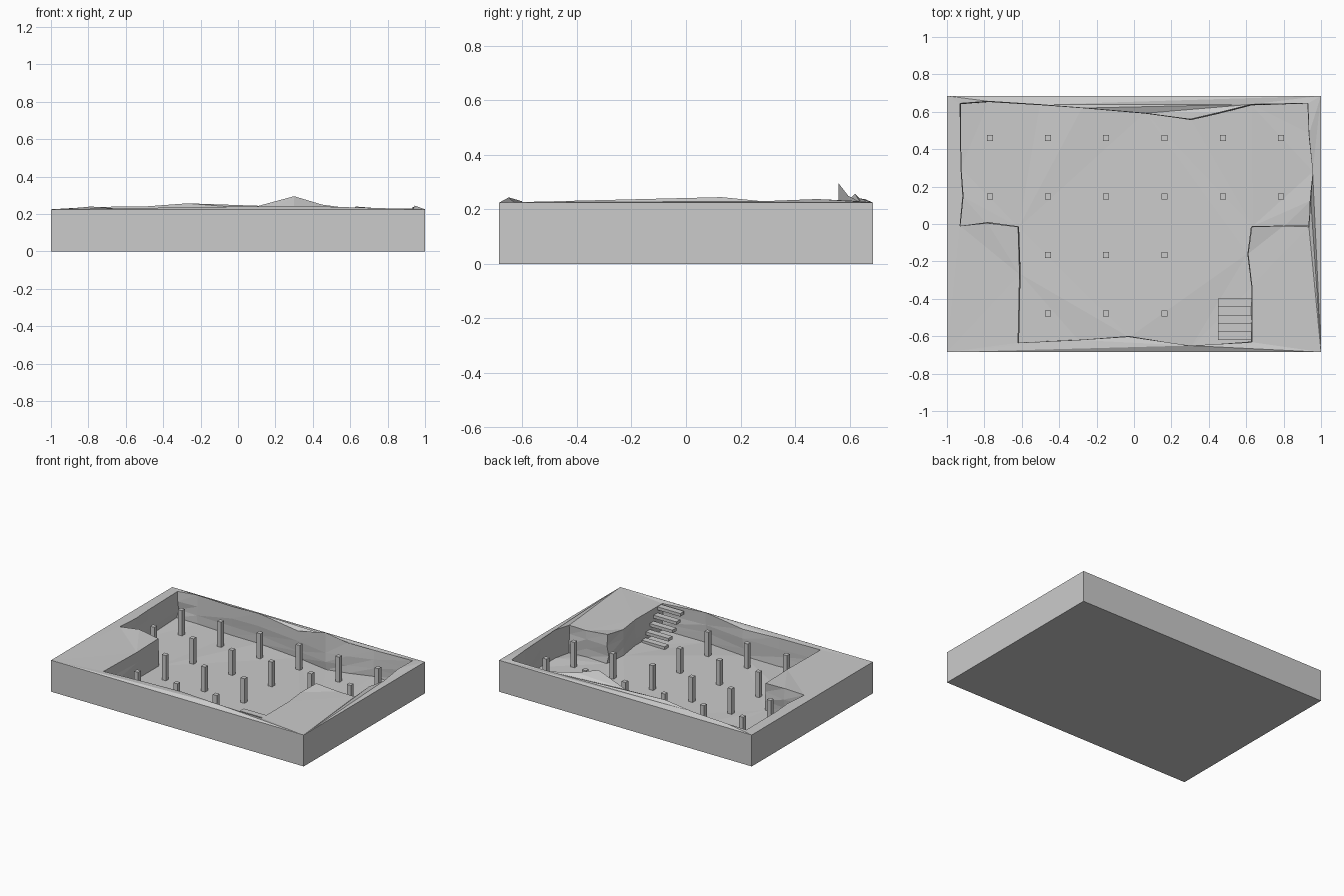
import bpy, bmesh, random
from mathutils import Vector

if "Cube" in bpy.data.objects:
    bpy.data.objects.remove(bpy.data.objects["Cube"])

random.seed(4)
W, D, H, FLOOR = 1.0, 0.685, 0.225, 0.035

# Pit rim (x, y, z), counter-clockwise from the front left corner
RIM = [(-.62, -.635, .228), (-.3, -.62, .232), (-.03, -.602, .23), (.3, -.65, .244),
       (.63, -.632, .227), (.63, -.33, .228), (.61, -.16, .226), (.63, -.015, .24),
       (.8, -.01, .226), (.935, -.015, .226), (.945, .13, .245), (.955, .28, .23),
       (.935, .48, .238), (.93, .645, .23), (.63, .64, .226), (.45, .595, .25),
       (.3, .56, .295), (.06, .592, .23), (-.27, .62, .257), (-.5, .638, .24),
       (-.78, .656, .238), (-.93, .645, .228), (-.925, .3, .226), (-.915, .15, .227),
       (-.93, -.01, .226), (-.785, .005, .24), (-.62, -.015, .226), (-.612, -.27, .226)]


def finish(name, bm):
    bmesh.ops.recalc_face_normals(bm, faces=bm.faces)
    me = bpy.data.meshes.new(name)
    bm.to_mesh(me)
    bm.free()
    ob = bpy.data.objects.new(name, me)
    bpy.context.collection.objects.link(ob)
    return ob


def ring(bm, pts):
    vs = [bm.verts.new(p) for p in pts]
    return vs, [bm.edges.new((vs[i], vs[(i + 1) % len(vs)])) for i in range(len(vs))]


def skin(bm, a, b):
    n = len(a)
    for i in range(n):
        j = (i + 1) % n
        bm.faces.new((a[i], a[j], b[j]))
        bm.faces.new((a[i], b[j], b[i]))


def box(name, x0, x1, y0, y1, z0, z1):
    bm = bmesh.new()
    bmesh.ops.create_cube(bm, size=1)
    for v in bm.verts:
        v.co = Vector((x1 if v.co.x > 0 else x0, y1 if v.co.y > 0 else y0,
                       z1 if v.co.z > 0 else z0))
    return finish(name, bm)


# Ground block: plain outer sides, rugged rim and walls, uneven pit floor
bm = bmesh.new()
corners = [(-W, -D), (W, -D), (W, D), (-W, D)]
low, _ = ring(bm, [(x, y, 0) for x, y in corners])
top, top_e = ring(bm, [(x, y, H) for x, y in corners])
for i in range(4):
    j = (i + 1) % 4
    bm.faces.new((low[i], low[j], top[j], top[i]))
bm.faces.new(low[::-1])

rim, rim_e = ring(bm, [(x, y, H) for x, y, z in RIM])
bmesh.ops.triangle_fill(bm, edges=top_e + rim_e, use_beauty=True, normal=(0, 0, 1))
for v, p in zip(rim, RIM):
    v.co.z = p[2]

# Rough wall rings down to the floor
prev = rim
for t in (.35, .7, 1):
    pts = []
    for x, y, z in RIM:
        r = 0.006
        zz = H + (FLOOR - H) * t + random.uniform(-.008, .008)
        pts.append((x + random.uniform(-r, r), y + random.uniform(-r, r), zz))
    flat = [(x, y, FLOOR) for x, y, z in pts] if t == 1 else pts
    cur, cur_e = ring(bm, flat)
    skin(bm, prev, cur)
    prev = cur
bmesh.ops.triangle_fill(bm, edges=cur_e, use_beauty=True, normal=(0, 0, 1))
for v, p in zip(cur, pts):
    v.co.z = p[2]
finish("excavated_ground", bm)

# Square support columns on a grid
xs = [-.77, -.46, -.15, .162, .475, .785]
s = 0.016
for y, cols in ((.46, xs), (.147, xs), (-.165, xs[1:4]), (-.478, xs[1:4])):
    for x in cols:
        box("column", x - s, x + s, y - s, y + s, .02, .214)

# Floating stair treads rising to the front rim
run = 0.0445
for i in range(5):
    y1 = -.397 - i * run
    z1 = .055 + i * .0425
    box("stair_tread", .448, .628, y1 - run, y1, z1 - .022, z1)
